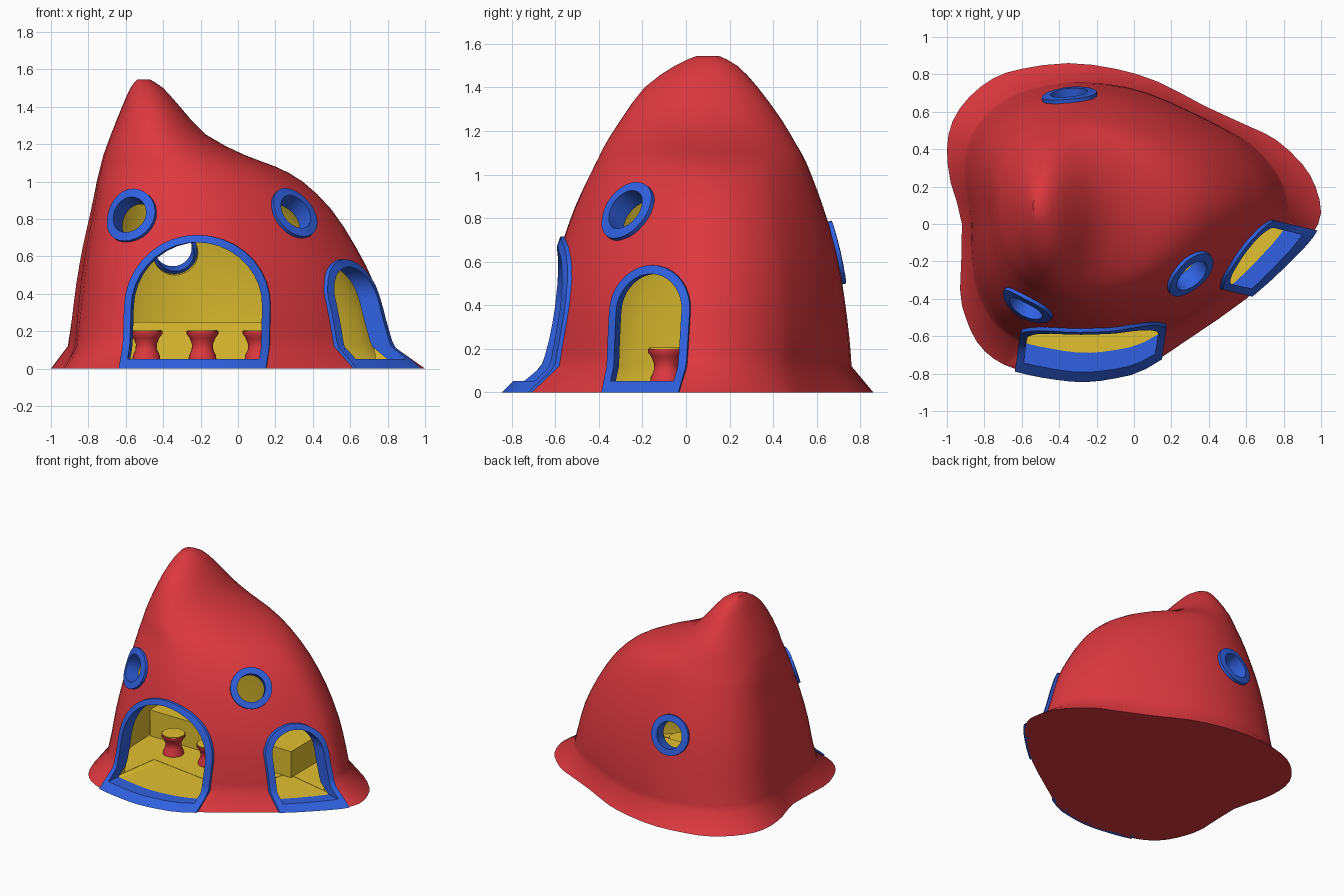
import bpy, bmesh, math
from mathutils import Vector
from mathutils.bvhtree import BVHTree

if "Cube" in bpy.data.objects:
    bpy.data.objects.remove(bpy.data.objects["Cube"])


def material(name, rgb):
    m = bpy.data.materials.new(name)
    m.diffuse_color = (*rgb, 1)
    m.use_nodes = True
    m.node_tree.nodes["Principled BSDF"].inputs["Base Color"].default_value = m.diffuse_color
    return m


RED = material("red", (0.72, 0.04, 0.05))
YELLOW = material("yellow", (0.75, 0.53, 0.03))
BLUE = material("blue", (0.03, 0.12, 0.75))


def make(name, verts, faces, mats, index=0, angle=40):
    me = bpy.data.meshes.new(name)
    me.from_pydata([tuple(v) for v in verts], [], faces)
    for m in mats:
        me.materials.append(m)
    bm = bmesh.new()
    bm.from_mesh(me)
    bmesh.ops.recalc_face_normals(bm, faces=bm.faces)
    for f in bm.faces:
        f.material_index = index
    bm.to_mesh(me)
    bm.free()
    ob = bpy.data.objects.new(name, me)
    bpy.context.collection.objects.link(ob)
    if angle:
        smooth(ob, angle)
    return ob


def smooth(ob, angle=40):
    bpy.ops.object.select_all(action='DESELECT')
    ob.select_set(True)
    bpy.context.view_layer.objects.active = ob
    bpy.ops.object.shade_smooth_by_angle(angle=math.radians(angle))


def catmull(pts, sub, closed):
    n, out = len(pts), []
    get = (lambda i: pts[i % n]) if closed else (lambda i: pts[min(max(i, 0), n - 1)])
    for i in range(n if closed else n - 1):
        a, b, c, d = (get(i + k) for k in (-1, 0, 1, 2))
        for s in range(sub):
            t = s / sub
            out.append([0.5 * (2 * q + (r - p) * t + (2 * p - 5 * q + 4 * r - u) * t * t
                               + (3 * q - p - 3 * r + u) * t ** 3) for p, q, r, u in zip(a, b, c, d)])
    return out if closed else out + [list(pts[-1])]


def loft(rings, cap=True, loop=False):
    n, k = len(rings[0]), len(rings)
    verts = [v for r in rings for v in r]
    faces = [(j * n + i, j * n + (i + 1) % n, (j + 1) % k * n + (i + 1) % n, (j + 1) % k * n + i)
             for j in range(k if loop else k - 1) for i in range(n)]
    if cap:
        faces += [tuple(range(n))[::-1], tuple(range((k - 1) * n, k * n))]
    return verts, faces


# Ground outline of the house, and level rows: z, xmin, xmax, ymin, ymax, outline weight
OUTLINE = catmull([(1, .06), (.97, .2), (.9, .32), (.76, .45), (.62, .52), (.38, .63), (.13, .76),
                   (-.1, .83), (-.35, .86), (-.6, .83), (-.75, .78), (-.88, .68), (-.97, .55), (-1, .4),
                   (-.98, .22), (-.92, 0), (-.93, -.35), (-.9, -.5), (-.84, -.63), (-.75, -.72),
                   (-.62, -.78), (-.4, -.82), (-.25, -.83), (-.1, -.81), (.05, -.77), (.3, -.61),
                   (.6, -.4), (.82, -.2), (.95, -.06)], 2, True)
LEVELS = [(.12, -.91, .83, -.70, .76, .75), (.25, -.89, .79, -.67, .75, .65),
          (.45, -.865, .73, -.635, .725, .6), (.65, -.83, .63, -.58, .69, .55),
          (.85, -.785, .50, -.51, .63, .5), (1.0, -.755, .345, -.44, .575, .4),
          (1.08, -.735, .2, -.40, .54, .3), (1.14, -.72, .04, -.37, .505, .2),
          (1.25, -.68, -.17, -.30, .44, .1), (1.4, -.62, -.31, -.19, .33, 0),
          (1.5, -.575, -.40, -.05, .235, 0), (1.545, -.54, -.47, .05, .15, 0)]


def section(z, x0, x1, y0, y1, w):
    pts = []
    for x, y in OUTLINE:
        p = Vector((x, y / .845))
        pts.append(p * w + p.normalized() * (1 - w))
    ax, bx = min(p.x for p in pts), max(p.x for p in pts)
    ay, by = min(p.y for p in pts), max(p.y for p in pts)
    return [Vector((x0 + (p.x - ax) / (bx - ax) * (x1 - x0),
                    y0 + (p.y - ay) / (by - ay) * (y1 - y0), z)) for p in pts]


# House shell
rows = catmull(LEVELS, 2, False)
verts, faces = loft([section(0, -1, 1, -.83, .86, 1)] + [section(*r) for r in rows])
shell = make("house_shell", verts, faces, [RED, YELLOW], angle=None)
tree = BVHTree.FromPolygons(verts, faces)

# Hollow inside, one wall thickness in from the shell
T = .08
inner = [(z - .04, a + T, b - T, c + T, d - T, w) for z, a, b, c, d, w in rows if z < 1.41]
inner = [(.05, *inner[0][1:])] + inner
cutters = [make("cavity_cutter", *loft([section(*r) for r in inner]), [RED, YELLOW], 1, None)]


def arch(w, spring, z0):
    side = [(-w, z0 + (spring - z0) * i / 10) for i in range(10)]
    top = [(-w * math.cos(math.pi * i / 18), spring + w * math.sin(math.pi * i / 18)) for i in range(19)]
    right = [(w, z) for _, z in side[::-1]]
    base = [(w - 2 * w * i / 10, z0) for i in range(1, 10)]
    return side + top + right + base


def circle(r):
    return [(r * math.cos(math.tau * i / 28), r * math.sin(math.tau * i / 28)) for i in range(28)]


def opening(name, centre, normal, outer, mid, inside, depth):
    """Cutter through the wall plus a blue frame that follows the wall surface."""
    c, n = Vector(centre), Vector(normal).normalized()
    t = Vector((0, 0, 1)).cross(n).normalized()
    b = n.cross(t)
    place = lambda uv: c + t * uv[0] + b * uv[1]
    cutters.append(make(name + "_cutter", *loft([[place(p) + n * d for p in mid] for d in (.5, -depth)]),
                        [RED, YELLOW], 1, None))

    def on_wall(uv):
        p = place(uv)
        start = p + n * 1.5
        start.z = max(start.z, .004)
        hit = tree.ray_cast(start, -n)[0]
        return p + n * ((hit - p).dot(n) if hit else 0)

    o, i = [on_wall(p) for p in outer], [on_wall(p) for p in inside]
    rings = [[p + n * d for p in ring] for ring, d in ((o, -.03), (o, .02), (i, .02), (i, -.085))]
    make(name + "_frame", *loft(rings, cap=False, loop=True), [BLUE], angle=35)


# Doors
for name, c, n, w, s in (("front_door", (-.25, -.8, 0), (-.14, -.99, 0), .385, .33),
                         ("side_door", (.8, -.21, 0), (.973, -.23, 0), .212, .372)):
    opening(name, c, n, arch(w, s, 0), arch(w - .02, s, .048), arch(w - .04, s, .052), .5)

# Round windows
for name, c, n in (("front_left_window", (-.58, -.45, .82), (-.47, -.80, .37)),
                   ("front_right_window", (.31, -.28, .84), (.56, -.65, .51)),
                   ("back_window", (-.345, .685, .64), (-.12, .95, .26))):
    opening(name, c, n, circle(.148), circle(.12), circle(.1), .22)

# Cut the cavity and openings out of the shell
for cutter in cutters:
    mod = shell.modifiers.new(cutter.name, 'BOOLEAN')
    mod.operation, mod.solver, mod.object = 'DIFFERENCE', 'EXACT', cutter
    bpy.context.view_layer.objects.active = shell
    bpy.ops.object.modifier_apply(modifier=mod.name)
    bpy.data.objects.remove(cutter)
smooth(shell)

# Bench along the back wall
x0, x1, y0, y1 = -.79, .42, .05, .45
make("bench", *loft([[(x0, y0, z), (x1, y0, z), (x1, y1, z), (x0, y1, z)] for z in (.03, .25)]),
     [YELLOW], angle=None)

# Stools: waisted red base with a yellow seat
STOOL = [(.075, .045), (.072, .07), (.058, .1), (.056, .13), (.07, .165), (.085, .185), (.085, .2)]
for k, x in enumerate((-.49, -.19, .11)):
    ring = lambda r, z: [(x + r * math.cos(math.tau * i / 24), -.09 + r * math.sin(math.tau * i / 24), z)
                         for i in range(24)]
    make(f"stool_{k + 1}", *loft([ring(r, z) for r, z in STOOL]), [RED])
    make(f"stool_seat_{k + 1}", *loft([ring(.08, .195), ring(.08, .205)]), [YELLOW])
